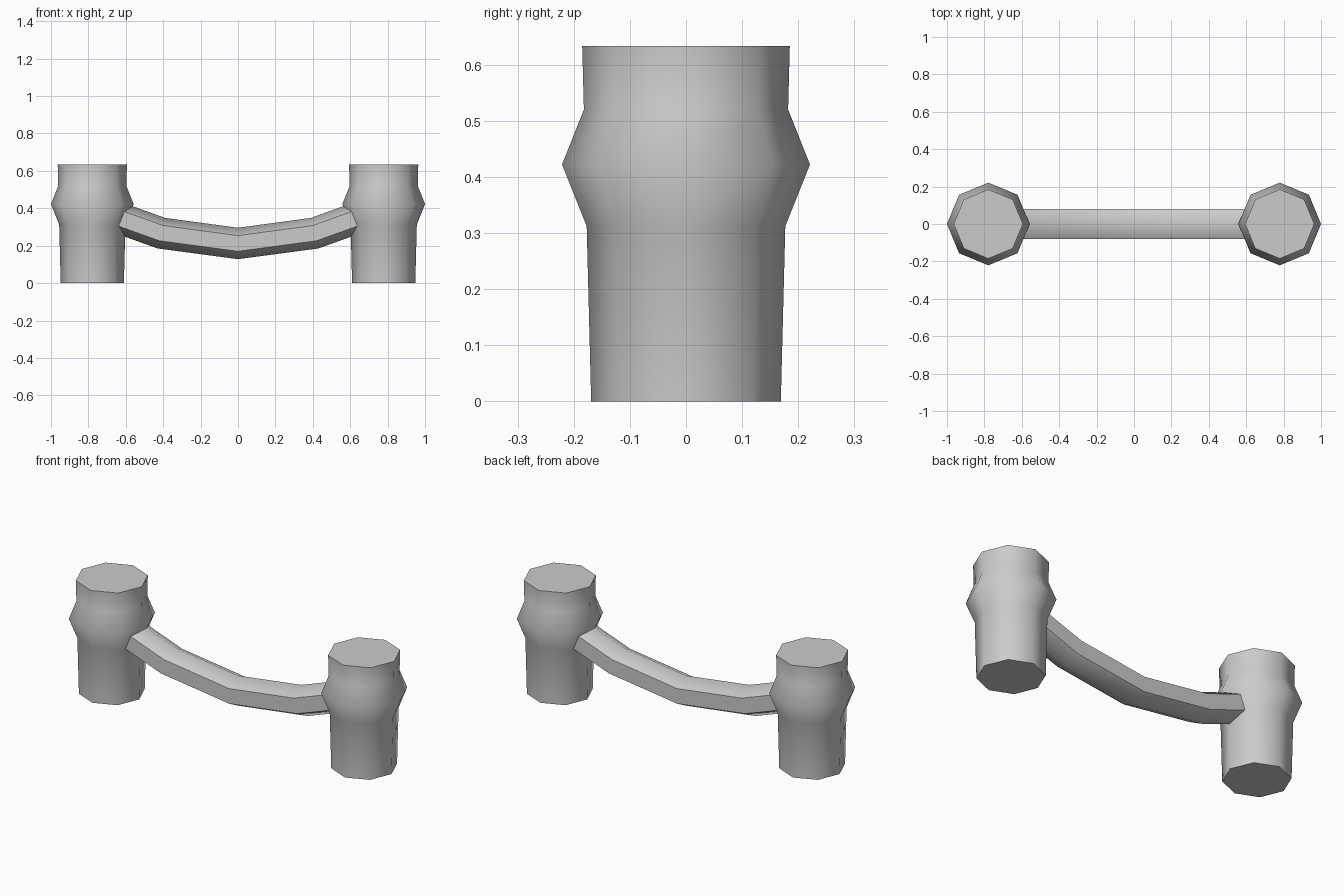
import bpy, bmesh
from math import cos, sin, pi, radians, atan2
from mathutils import Vector

if "Cube" in bpy.data.objects:
    bpy.data.objects.remove(bpy.data.objects["Cube"])


def loft(name, rings):
    """Skin a list of equal-length rings and cap both ends."""
    bm = bmesh.new()
    rows = [[bm.verts.new(p) for p in ring] for ring in rings]
    n = len(rows[0])
    for a, b in zip(rows, rows[1:]):
        for i in range(n):
            j = (i + 1) % n
            bm.faces.new((a[i], a[j], b[j], b[i]))
    bm.faces.new(rows[0][::-1])
    bm.faces.new(rows[-1])
    bmesh.ops.recalc_face_normals(bm, faces=bm.faces)
    mesh = bpy.data.meshes.new(name)
    bm.to_mesh(mesh)
    bm.free()
    obj = bpy.data.objects.new(name, mesh)
    bpy.context.collection.objects.link(obj)
    bpy.ops.object.select_all(action='DESELECT')
    obj.select_set(True)
    bpy.context.view_layer.objects.active = obj
    bpy.ops.object.shade_smooth_by_angle(angle=radians(62))
    return obj


# Two eight-sided posts with a swollen collar
PROFILE = [(0.169, 0), (0.177, 0.312), (0.221, 0.422), (0.182, 0.52), (0.185, 0.633)]
for side, x in (("left", -0.779), ("right", 0.779)):
    loft(side + "_post", [[(x + r * cos(k * pi / 4), r * sin(k * pi / 4), z)
                           for k in range(8)] for r, z in PROFILE])

# Sagging rope between the posts, six-sided with mitred bends
half = [(0.41, 0.267), (0.78, 0.40)]
path = [Vector((-x, z)) for x, z in reversed(half)] + [Vector((0, 0.212))] + [Vector(p) for p in half]
rings = []
for i, p in enumerate(path):
    before = (p - path[max(i - 1, 0)]).normalized()
    after = (path[min(i + 1, len(path) - 1)] - p).normalized()
    t = before + after
    tilt = atan2(t.y, t.x)
    ring = []
    for k in range(6):
        a = pi / 2 + k * pi / 3
        y, up = 0.092 * cos(a), 0.084 * sin(a)
        ring.append((p.x - up * sin(tilt), y, p.y + up * cos(tilt)))
    rings.append(ring)
loft("hanging_rope", rings)
